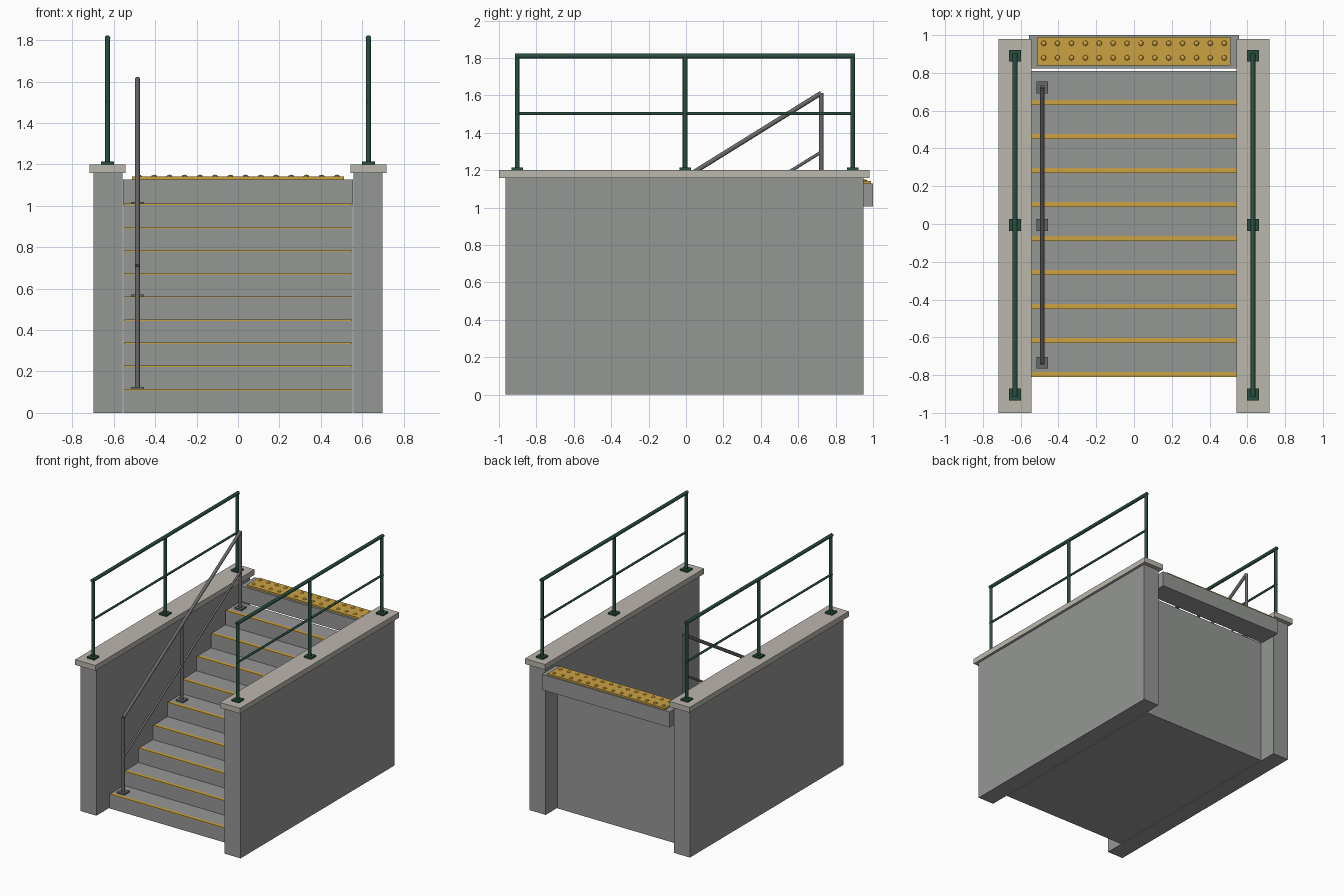
import bpy, bmesh
from mathutils import Vector, Matrix

cube = bpy.data.objects.get("Cube")
if cube:
    bpy.data.objects.remove(cube, do_unlink=True)


def material(name, rgb):
    m = bpy.data.materials.new(name)
    m.use_nodes = True
    m.diffuse_color = (*rgb, 1)
    m.node_tree.nodes["Principled BSDF"].inputs["Base Color"].default_value = (*rgb, 1)
    return m


CONCRETE = material("concrete", (0.30, 0.31, 0.30))
STONE = material("coping_stone", (0.50, 0.475, 0.42))
YELLOW = material("safety_yellow", (0.60, 0.36, 0.055))
GREEN = material("green_paint", (0.022, 0.075, 0.048))
STEEL = material("grey_steel", (0.14, 0.14, 0.145))


def finish(name, bm, mat, smooth=False):
    me = bpy.data.meshes.new(name)
    bm.to_mesh(me)
    bm.free()
    me.materials.append(mat)
    ob = bpy.data.objects.new(name, me)
    bpy.context.scene.collection.objects.link(ob)
    if smooth:
        bpy.ops.object.select_all(action="DESELECT")
        ob.select_set(True)
        bpy.context.view_layer.objects.active = ob
        bpy.ops.object.shade_smooth_by_angle()
    return ob


def box(name, xs, ys, zs, mat):
    bm = bmesh.new()
    size = [b - a for a, b in (xs, ys, zs)]
    mid = [(a + b) / 2 for a, b in (xs, ys, zs)]
    bmesh.ops.create_cube(bm, size=1, matrix=Matrix.Translation(mid) @ Matrix.Diagonal((*size, 1)))
    return finish(name, bm, mat)


def tube(name, a, b, r, mat):
    a, b = Vector(a), Vector(b)
    d = b - a
    bm = bmesh.new()
    turn = d.to_track_quat("Z", "Y").to_matrix().to_4x4()
    bmesh.ops.create_cone(bm, cap_ends=True, segments=16, radius1=r, radius2=r,
                          depth=d.length, matrix=Matrix.Translation((a + b) / 2) @ turn)
    return finish(name, bm, mat, True)


def plate(name, x, y, z, mat, h=0.031, t=0.013):
    return box(name, (x - h, x + h), (y - h, y + h), (z, z + t), mat)


# Stair flight: blocks with a yellow nosing on each front edge
RISE, RUN, START, STEPS = 0.1118, 0.18, -0.81, 9
for i in range(STEPS):
    y, top = START + i * RUN, RISE * (i + 1)
    box(f"step_{i + 1}", (-0.552, 0.552), (y, y + RUN), (0, top), CONCRETE)
    box(f"nosing_{i + 1}", (-0.547, 0.547), (y - 0.001, y + 0.026), (top - 0.003, top + 0.004), YELLOW)

# Landing slab with tactile paving
box("landing_slab", (-0.556, 0.556), (0.823, 1.0), (1.006, 1.128), CONCRETE)
box("tactile_panel", (-0.511, 0.511), (0.84, 0.99), (1.128, 1.141), YELLOW)
bm = bmesh.new()
for row in (0.88, 0.957):
    for i in range(14):
        place = Matrix.Translation((-0.478 + i * 0.0735, row, 1.141))
        bmesh.ops.create_uvsphere(bm, u_segments=12, v_segments=6, radius=0.014,
                                  matrix=place @ Matrix.Diagonal((1, 1, 0.65, 1)))
finish("tactile_domes", bm, YELLOW, True)

# Side walls, copings and green guard rails
POSTS = (-0.903, -0.005, 0.891)
for side, s in (("right", -1), ("left", 1)):
    box(f"{side}_wall", sorted((s * 0.558, s * 0.698)), (-0.965, 0.948), (0, 1.158), CONCRETE)
    box(f"{side}_coping", sorted((s * 0.542, s * 0.718)), (-1.0, 0.98), (1.158, 1.2), STONE)
    x = s * 0.63
    for i, y in enumerate(POSTS):
        plate(f"{side}_guard_base_{i + 1}", x, y, 1.2, GREEN)
        tube(f"{side}_guard_post_{i + 1}", (x, y, 1.2), (x, y, 1.81), 0.0125, GREEN)
    for part, z, r in (("top", 1.81, 0.0135), ("middle", 1.502, 0.0085)):
        tube(f"{side}_guard_{part}_rail", (x, POSTS[0] - 0.012, z), (x, POSTS[2] + 0.012, z), r, GREEN)

# Sloping grey handrail standing on the steps
HX, SLOPE = -0.485, RISE / RUN
ends = (-0.735, 0.723)


def rail_height(y, drop=0):
    return 1.612 - drop + (y - ends[1]) * SLOPE


for i, (y, step) in enumerate(((ends[0], 1), (-0.005, 5), (ends[1], 9))):
    base = RISE * step
    plate(f"handrail_base_{i + 1}", HX, y, base, STEEL)
    tube(f"handrail_post_{i + 1}", (HX, y, base), (HX, y, rail_height(y)), 0.0125, STEEL)
for part, drop, r in (("top", 0, 0.0125), ("lower", 0.315, 0.0085)):
    tube(f"handrail_{part}_rail", (HX, ends[0], rail_height(ends[0], drop)),
         (HX, ends[1], rail_height(ends[1], drop)), r, STEEL)
